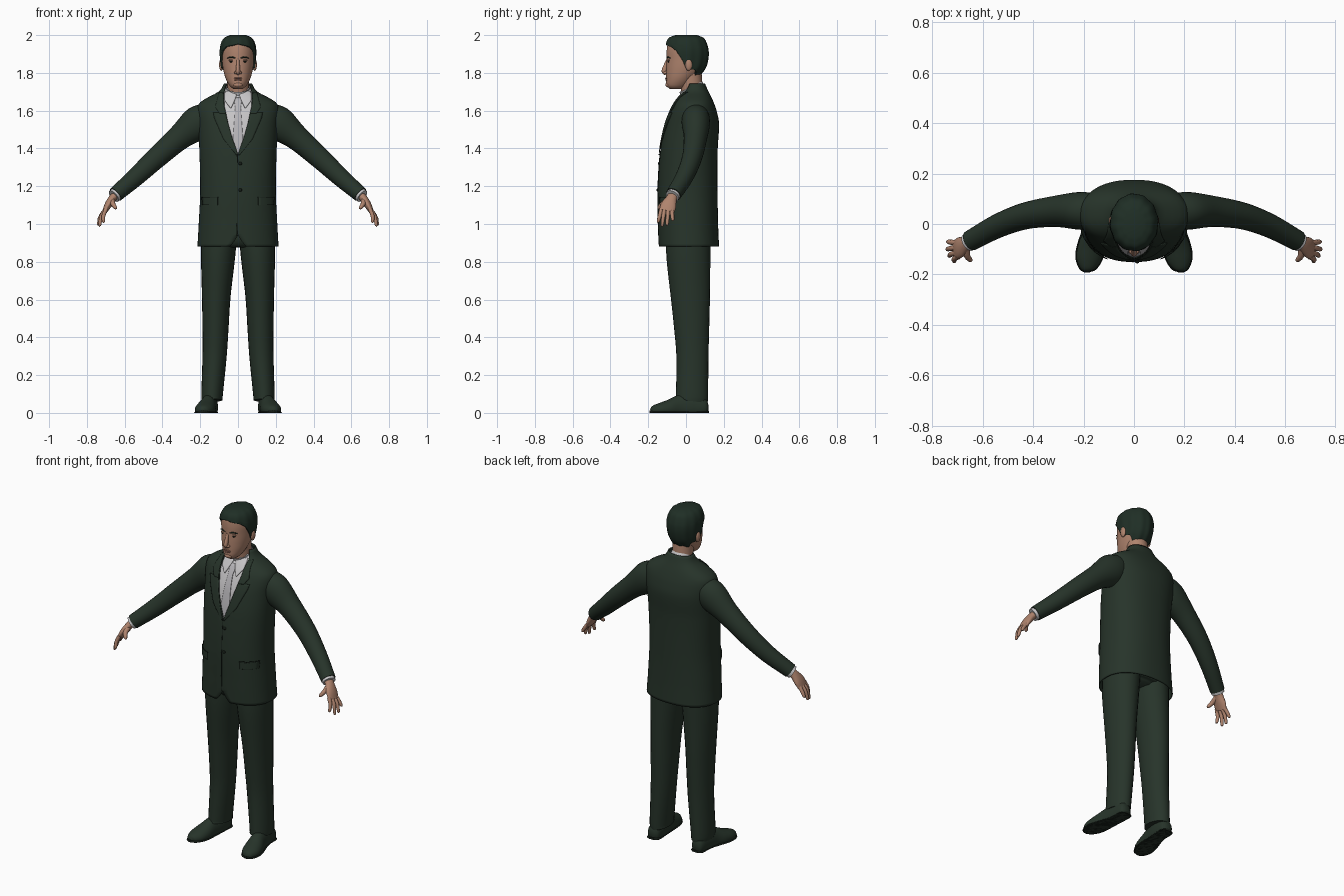
import bpy, bmesh, math
from mathutils import Vector

cube = bpy.data.objects.get("Cube")
if cube:
    bpy.data.objects.remove(cube, do_unlink=True)


def material(name, rgb):
    m = bpy.data.materials.new(name)
    m.use_nodes = True
    m.diffuse_color = (*rgb, 1)
    node = next(n for n in m.node_tree.nodes if n.type == 'BSDF_PRINCIPLED')
    node.inputs["Base Color"].default_value = (*rgb, 1)
    node.inputs["Roughness"].default_value = 0.8
    return m


SUIT = material("dark green suit", (.020, .034, .023))
HAIR = material("dark hair", (.014, .028, .019))
SKIN = material("skin", (.43, .23, .155))
LIPS = material("lips", (.32, .15, .11))
SHIRT = material("pale shirt", (.57, .56, .57))
TIE = material("grey tie", (.47, .46, .48))
BLACK = material("black seams and soles", (.008, .013, .009))


def interp(keys, t, smooth=True):
    """Values of a keyed curve at t; the first item of each key is its parameter."""
    t = min(max(t, keys[0][0]), keys[-1][0])
    i = next(k for k in range(len(keys) - 1) if t <= keys[k + 1][0])
    a, b = keys[i], keys[i + 1]
    h = b[0] - a[0]
    s = (t - a[0]) / h
    if not smooth:
        return [p + (q - p) * s for p, q in zip(a[1:], b[1:])]
    p, n = keys[max(i - 1, 0)], keys[min(i + 2, len(keys) - 1)]
    out = []
    for k in range(1, len(a)):
        ma = (b[k] - p[k]) / (b[0] - p[0]) * h
        mb = (n[k] - a[k]) / (n[0] - a[0]) * h
        out.append((2*s**3 - 3*s*s + 1) * a[k] + (s**3 - 2*s*s + s) * ma
                   + (3*s*s - 2*s**3) * b[k] + (s**3 - s*s) * mb)
    return out


def skin_rows(name, rows, mat, wrap=True, caps=(True, True), flip=False, thick=0):
    """Join rows of points into a smooth surface."""
    bm = bmesh.new()
    grid = [[bm.verts.new(p) for p in r] for r in rows]
    n = len(grid[0])
    for lo, hi in zip(grid, grid[1:]):
        for j in range(n if wrap else n - 1):
            k = (j + 1) % n
            f = [lo[j], lo[k], hi[k], hi[j]]
            bm.faces.new(f[::-1] if flip else f)
    if caps[0]:
        bm.faces.new(grid[0][::-1])
    if caps[1]:
        bm.faces.new(grid[-1])
    bmesh.ops.remove_doubles(bm, verts=bm.verts, dist=.00005)
    me = bpy.data.meshes.new(name)
    bm.to_mesh(me)
    bm.free()
    me.materials.append(mat)
    me.shade_smooth()
    me.set_sharp_from_angle(angle=math.radians(50))
    ob = bpy.data.objects.new(name, me)
    bpy.context.collection.objects.link(ob)
    if thick:
        mod = ob.modifiers.new("thickness", 'SOLIDIFY')
        mod.thickness, mod.offset = thick, -1
    return ob


def loft(name, keys, mat, ref=(0, 1, 0), steps=5, sides=24, caps=(True, True)):
    """Tube through keys (x, y, z, a, b); b is the radius along ref."""
    keyed = [(i, *k) for i, k in enumerate(keys)]
    vals = [interp(keyed, i / steps) for i in range((len(keys) - 1) * steps + 1)]
    cs = [Vector(v[:3]) for v in vals]
    rows = []
    for i, v in enumerate(vals):
        t = (cs[min(i + 1, len(cs) - 1)] - cs[max(i - 1, 0)]).normalized()
        u = Vector(ref)
        u = (u - t * u.dot(t)).normalized()
        w = t.cross(u)
        row = []
        for j in range(sides):
            an = math.tau * j / sides
            p = cs[i] + u * v[4] * math.cos(an) + w * v[3] * math.sin(an)
            p.z = max(p.z, 0)
            row.append(p)
        rows.append(row)
    return skin_rows(name, rows, mat, caps=caps)


def blob(name, loc, size, mat):
    x, y, z = loc
    keys = [(x, y, z + size[2] * math.sin(a), size[0] * math.cos(a), size[1] * math.cos(a))
            for a in [math.pi * (i / 8 - .5) * .98 for i in range(9)]]
    loft(name, keys, mat, steps=1, sides=16)


# Body cross-sections: height, half width, front y, back y
BODY = [(.88, .215, -.145, .175), (1.0, .208, -.148, .17), (1.18, .2, -.15, .167),
        (1.4, .205, -.135, .168), (1.53, .212, -.11, .175), (1.6, .217, -.085, .162),
        (1.64, .205, -.065, .148), (1.67, .16, -.046, .135), (1.69, .12, -.032, .125),
        (1.71, .092, -.018, .115), (1.745, .074, 0, .1)]
POW = .87
OPENING = [(.88, .045), (.9, .025), (.94, 0), (1.37, 0), (1.5, .045), (1.63, .073),
           (1.7, .075), (1.745, .062)]


def body_point(z, an, off=0):
    rx, f, b = interp(BODY, z)
    s, c = math.sin(an), math.cos(an)
    return Vector(((rx + off) * math.copysign(abs(s) ** POW, s),
                   (f + b) / 2 - ((b - f) / 2 + off) * math.copysign(abs(c) ** POW, c), z))


def front_angle(x, z):
    r = min(abs(x) / interp(BODY, z)[0], 1)
    return math.copysign(math.asin(r ** (1 / POW)), x)


def body_sheet(name, zs, start, mat, off=0, thick=0, cols=56):
    rows = []
    for z in zs:
        a0 = front_angle(start(z), z)
        rows.append([body_point(z, a0 + (math.tau - 2 * a0) * j / cols, off)
                     for j in range(cols + 1)])
    return skin_rows(name, rows, mat, False, (False, False), thick=thick)


def front_panel(name, keys, mat, off, side=1, thick=.004):
    """Thin plate following the chest; keys are (height, inner x, outer x)."""
    rows = []
    for i in range(25):
        z = keys[0][0] + (keys[-1][0] - keys[0][0]) * i / 24
        x0, x1 = interp(keys, z, False)
        rows.append([body_point(z, front_angle(side * (x0 + (x1 - x0) * j / 6), z), off)
                     for j in range(7)])
    skin_rows(name, rows, mat, False, (False, False), flip=side < 0, thick=thick)


# Jacket, shirt and tie
body_sheet("jacket", [.88 + .865 * i / 60 for i in range(61)],
           lambda z: interp(OPENING, z, False)[0], SUIT, thick=.005)
body_sheet("shirt", [1.3 + .42 * i / 24 for i in range(25)], lambda z: 0, SHIRT, off=-.011)
front_panel("tie", [(1.34, -.028, .028), (1.46, -.027, .027), (1.625, -.014, .014),
                    (1.63, -.017, .017), (1.67, -.022, .022)], TIE, -.006)
loft("shirt_collar", [(0, .05, 1.675, .07, .072), (0, .025, 1.727, .064, .066)], SHIRT,
     caps=(False, False))
front_panel("front_seam", [(.94, -.007, -.004), (1.37, -.004, -.001)], BLACK, .0015, thick=.002)
for z in (1.18, 1.32):
    p = body_point(z, front_angle(.012, z))
    blob("jacket_button", p, (.009, .006, .009), BLACK)

# Pelvis under the jacket
loft("trouser_seat", [(0, .015, .885, .12, .08), (0, .012, .92, .188, .118),
                      (0, .012, 1.05, .185, .12)], SUIT)

for side, word in ((1, "left_"), (-1, "right_")):
    def limb(name, keys, mat, **kw):
        return loft(word + name, [(side * k[0], *k[1:]) for k in keys], mat, **kw)

    # Lapels, collar wings and pocket flaps
    front_panel(word + "lapel", [(1.365, 0, .008), (1.45, .028, .075), (1.56, .058, .122),
                                 (1.59, .064, .128)], SUIT, .006, side)
    front_panel(word + "lapel_collar", [(1.585, .063, .095), (1.62, .071, .118),
                                        (1.7, .075, .094)], SUIT, .006, side)
    front_panel(word + "collar_wing", [(1.615, .036, .042), (1.655, .018, .072),
                                       (1.685, .006, .074), (1.705, .03, .07)],
                SHIRT, -.003, side)
    front_panel(word + "pocket_flap", [(1.1, .105, .185), (1.14, .105, .187)],
                SUIT, .006, side)
    front_panel(word + "pocket_edge", [(1.14, .103, .187), (1.144, .103, .187)],
                BLACK, .006, side)

    # Sleeve, cuff and hand
    limb("sleeve", [(.12, .05, 1.6, .05, .06), (.205, .052, 1.54, .09, .075),
                    (.31, .05, 1.458, .067, .062), (.43, .032, 1.352, .057, .053),
                    (.54, -.008, 1.25, .049, .047), (.648, -.066, 1.156, .041, .041)], SUIT)
    limb("shirt_cuff", [(.63, -.056, 1.17, .036, .037), (.658, -.073, 1.147, .036, .037)], SHIRT)
    limb("palm", [(.64, -.062, 1.16, .022, .027), (.665, -.077, 1.135, .021, .029),
                  (.688, -.092, 1.1, .019, .041), (.706, -.102, 1.066, .013, .04)], SKIN)
    for finger, y0, tip in (("index", -.13, (.712, -.147, 1.012)),
                            ("middle", -.112, (.732, -.126, .994)),
                            ("ring", -.093, (.739, -.1, .999)),
                            ("little", -.075, (.737, -.07, 1.022))):
        limb(finger + "_finger", [(.697, y0, 1.082, .011, .011),
                                  ((.712 + tip[0]) / 2, (y0 + tip[1]) / 2, 1.045, .0105, .0105),
                                  (*tip, .008, .008),
                                  (tip[0], tip[1], tip[2] - .005, .002, .002)],
             SKIN, steps=3, sides=10)
    limb("thumb", [(.668, -.09, 1.128, .016, .018), (.662, -.125, 1.106, .013, .013),
                   (.648, -.143, 1.085, .009, .009), (.645, -.147, 1.079, .002, .002)],
         SKIN, ref=(1, 0, 0), steps=3, sides=10)

    # Trouser leg and shoe
    limb("trouser_leg", [(.137, .03, .065, .055, .085), (.137, .032, .1, .057, .085),
                         (.124, .034, .3, .064, .085), (.119, .03, .45, .069, .093),
                         (.115, .023, .62, .076, .104), (.106, .013, .82, .09, .116),
                         (.1, .012, .95, .095, .118)], SUIT)
    limb("shoe", [(.145, .117, .03, .02, .018), (.146, .1, .03, .05, .036),
                  (.148, .04, .03, .075, .042), (.157, -.03, .026, .07, .043),
                  (.17, -.09, .02, .05, .052), (.18, -.14, .016, .036, .049),
                  (.186, -.175, .013, .024, .03), (.187, -.188, .011, .008, .01)],
         SUIT, ref=(1, 0, 0))
    limb("shoe_sole", [(.145, .121, .003, .009, .02), (.146, .1, .003, .009, .04),
                       (.15, .02, .003, .009, .041), (.17, -.09, .003, .009, .056),
                       (.18, -.14, .003, .009, .053), (.186, -.178, .003, .009, .034),
                       (.187, -.192, .003, .009, .01)], BLACK, ref=(1, 0, 0))

    # Ear, eye and brow
    blob(word + "ear", (side * .089, .014, 1.843), (.011, .019, .032), SKIN)
    blob(word + "eye", (side * .034, -.092, 1.86), (.012, .005, .005), BLACK)
    blob(word + "upper_lid", (side * .034, -.091, 1.867), (.016, .007, .005), SKIN)
    limb("brow", [(.014, -.1, 1.878, .003, .003), (.035, -.097, 1.884, .004, .004),
                  (.056, -.083, 1.878, .002, .003)], HAIR, sides=8)
    blob(word + "nostril", (side * .011, -.109, 1.801), (.009, .011, .008), SKIN)

# Head cross-sections: height, half width, front y, back y
HEAD = [(1.715, .025, -.085, -.02), (1.73, .043, -.102, .01), (1.77, .065, -.105, .05),
        (1.82, .079, -.105, .092), (1.87, .085, -.103, .108), (1.92, .087, -.102, .11),
        (1.955, .08, -.096, .1), (1.978, .062, -.08, .082), (1.991, .032, -.045, .048)]
HAIRLINE = [(1.775, 2.5), (1.815, 2.15), (1.825, 1.6), (1.87, 1.36), (1.915, 1.08),
            (1.938, .75), (1.95, 0), (1.991, 0)]


def head_rows(z0, count, start, off):
    rows = []
    for i in range(count + 1):
        z = z0 + (1.991 - z0) * i / count
        rx, f, b = interp(HEAD, z)
        a0, row = start(z), []
        for j in range(49):
            an = a0 + (math.tau - 2 * a0) * j / 48
            o = off * (1 + .18 * math.sin(12 * an))
            row.append(((rx + o) * math.sin(an), (f + b) / 2 - ((b - f) / 2 + o) * math.cos(an),
                        z + off * min(max((z - 1.94) / .04, 0), 1)))
        rows.append(row)
    return rows


skin_rows("head", head_rows(1.715, 40, lambda z: 0, 0), SKIN, False)
skin_rows("hair", head_rows(1.775, 54, lambda z: interp(HAIRLINE, z, False)[0], .009),
          HAIR, False, (False, True), thick=.01)
loft("neck", [(0, .042, 1.62, .062, .062), (0, .032, 1.71, .057, .058),
              (0, .02, 1.81, .06, .062)], SKIN)

# Nose, mouth and chin
loft("nose", [(0, -.098, 1.872, .006, .007), (0, -.106, 1.845, .01, .009),
              (0, -.115, 1.812, .014, .012), (0, -.112, 1.797, .009, .01),
              (0, -.106, 1.793, .003, .004)], SKIN, ref=(1, 0, 0), sides=16)
blob("upper_lip", (0, -.103, 1.772), (.022, .007, .004), LIPS)
blob("lower_lip", (0, -.102, 1.763), (.019, .008, .005), LIPS)
blob("chin", (0, -.094, 1.737), (.024, .015, .014), SKIN)
